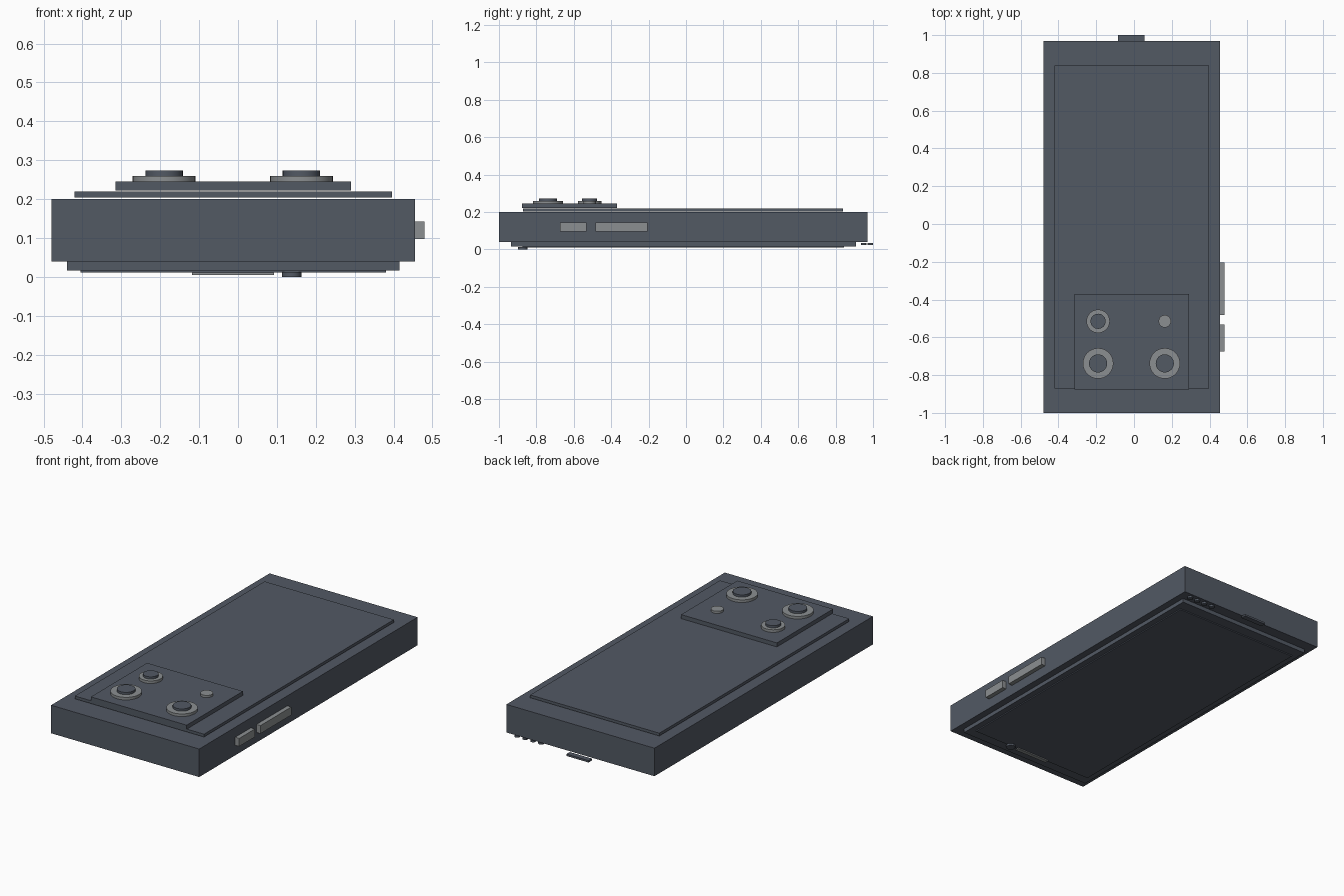
import bpy, math

cube = bpy.data.objects.get("Cube")
if cube:
    bpy.data.objects.remove(cube, do_unlink=True)


def material(name, color):
    mat = bpy.data.materials.new(name)
    mat.use_nodes = True
    mat.diffuse_color = (*color, 1)
    mat.node_tree.nodes["Principled BSDF"].inputs["Base Color"].default_value = (*color, 1)
    return mat


slate = material("slate", (0.085, 0.1, 0.127))
silver = material("silver", (0.26, 0.275, 0.283))


def box(name, xs, ys, zs, mat):
    """Box spanning the given low and high limits on each axis."""
    spans = (xs, ys, zs)
    bpy.ops.mesh.primitive_cube_add(size=1, location=[sum(s) / 2 for s in spans])
    ob = bpy.context.object
    ob.name = name
    ob.scale = [high - low for low, high in spans]
    bpy.ops.object.transform_apply(location=False, rotation=False, scale=True)
    ob.data.materials.append(mat)


def disc(name, x, y, radius, zs, mat):
    """Upright cylinder between two heights."""
    bpy.ops.mesh.primitive_cylinder_add(vertices=32, radius=radius, depth=zs[1] - zs[0],
                                        location=(x, y, sum(zs) / 2))
    ob = bpy.context.object
    ob.name = name
    ob.data.materials.append(mat)
    bpy.ops.object.shade_smooth_by_angle(angle=math.radians(35))


# Main body and rear layers
box("body", (-0.48, 0.455), (-1, 0.97), (0.04, 0.2), slate)
box("back_panel", (-0.42, 0.396), (-0.872, 0.84), (0.204, 0.22), slate)
box("camera_plate", (-0.315, 0.29), (-0.877, -0.37), (0.222, 0.245), slate)

# Three lenses, each a ring with raised glass
for label, x, y, ring, glass in (("left", 0.163, -0.738, 0.081, 0.048),
                                 ("right", -0.19, -0.738, 0.081, 0.048),
                                 ("upper", -0.19, -0.515, 0.062, 0.04)):
    disc(label + "_lens_ring", x, y, ring, (0.245, 0.26), silver)
    disc(label + "_lens_glass", x, y, glass, (0.26, 0.273), slate)
disc("flash", 0.163, -0.515, 0.033, (0.245, 0.258), silver)

# Side buttons
for name, ys in (("power_button", (-0.675, -0.533)), ("volume_button", (-0.483, -0.205))):
    box(name, (0.455, 0.48), ys, (0.097, 0.143), silver)

# Display side
box("screen_frame", (-0.44, 0.415), (-0.935, 0.908), (0.017, 0.04), slate)
box("screen", (-0.405, 0.38), (-0.875, 0.845), (0.011, 0.017), slate)
box("earpiece", (-0.118, 0.093), (-0.885, -0.862), (0.005, 0.011), silver)
disc("front_camera", 0.138, -0.873, 0.025, (0, 0.012), slate)

# Charging port and speaker dots at the end
box("charging_port", (-0.085, 0.055), (0.97, 1), (0.024, 0.035), slate)
for i in range(4):
    disc(f"speaker_dot_{i + 1}", 0.4 - 0.05 * i, 0.95, 0.015, (0.024, 0.035), slate)
